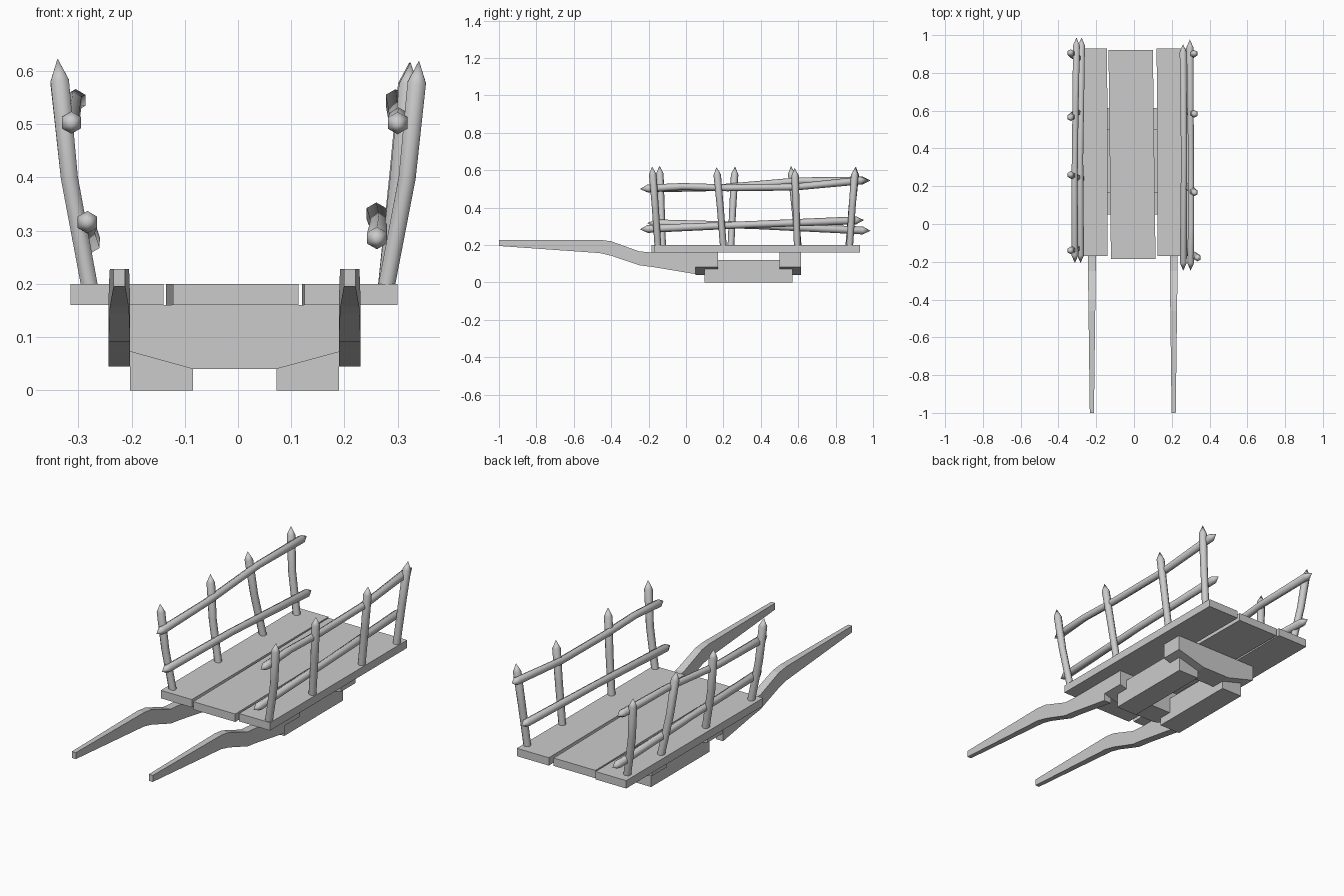
import bpy, bmesh, math
from mathutils import Vector

cube = bpy.data.objects.get("Cube")
if cube:
    bpy.data.objects.remove(cube)

wood = bpy.data.materials.new("grey wood")
wood.use_nodes = True
GREY = (0.6, 0.6, 0.6, 1)
wood.diffuse_color = GREY
wood.node_tree.nodes["Principled BSDF"].inputs["Base Color"].default_value = GREY


def finish(name, bm, smooth=False):
    bmesh.ops.recalc_face_normals(bm, faces=bm.faces)
    mesh = bpy.data.meshes.new(name)
    bm.to_mesh(mesh)
    bm.free()
    mesh.materials.append(wood)
    obj = bpy.data.objects.new(name, mesh)
    bpy.context.collection.objects.link(obj)
    if smooth:
        bpy.ops.object.select_all(action="DESELECT")
        obj.select_set(True)
        bpy.context.view_layer.objects.active = obj
        bpy.ops.object.shade_smooth_by_angle(angle=math.radians(62))
    return obj


def prism(name, side_a, side_b):
    """Solid between two matching outlines."""
    bm = bmesh.new()
    a = [bm.verts.new(p) for p in side_a]
    b = [bm.verts.new(p) for p in side_b]
    bm.faces.new(a)
    bm.faces.new(b)
    for i in range(len(a)):
        j = (i + 1) % len(a)
        bm.faces.new((a[i], a[j], b[j], b[i]))
    return finish(name, bm)


def pole(name, points, radii, across, pointed_start):
    """Six-sided bent pole with a pointed end, or two."""
    bm = bmesh.new()
    points = [Vector(p) for p in points]
    rings = []
    for i, (p, r) in enumerate(zip(points, radii)):
        along = (points[min(i + 1, len(points) - 1)] - points[max(i - 1, 0)]).normalized()
        u = (Vector(across) - along * along.dot(Vector(across))).normalized()
        v = along.cross(u)
        angles = [k * math.tau / 6 for k in range(6)]
        rings.append([bm.verts.new(p + r * (u * math.cos(t) + v * math.sin(t))) for t in angles])
    for lower, upper in zip(rings, rings[1:]):
        for k in range(6):
            n = (k + 1) % 6
            bm.faces.new((lower[k], lower[n], upper[n], upper[k]))

    def tip(ring, end, before):
        apex = bm.verts.new(end + (end - before).normalized() * 0.042)
        for k in range(6):
            bm.faces.new((ring[k], ring[(k + 1) % 6], apex))

    tip(rings[-1], points[-1], points[-2])
    if pointed_start:
        tip(rings[0], points[0], points[1])
    else:
        bm.faces.new(rings[0])
    return finish(name, bm, smooth=True)


# Deck planks, slightly uneven: x pairs at the front and back, then y range
for name, front, back, y0, y1 in (
        ("right_plank", (-0.315, -0.14), (-0.315, -0.142), -0.17, 0.93),
        ("middle_plank", (-0.122, 0.114), (-0.135, 0.10), -0.185, 0.92),
        ("left_plank", (0.125, 0.30), (0.12, 0.30), -0.17, 0.93)):
    outline = [(front[0], y0), (front[1], y0), (back[1], y1), (back[0], y1)]
    prism(name, [(x, y, 0.16) for x, y in outline], [(x, y, 0.20) for x, y in outline])

# Cross beams with sloping undersides
beam = [(-0.24, 0.16), (-0.24, 0.083), (-0.085, 0.04), (0.072, 0.04), (0.23, 0.083), (0.23, 0.16)]
for name, y0, y1 in (("front_beam", 0.05, 0.17), ("back_beam", 0.50, 0.615)):
    prism(name, [(x, y0, z) for x, z in beam], [(x, y1, z) for x, z in beam])

# Runners below the beams
for name, x0, x1 in (("right_runner", -0.203, -0.085), ("left_runner", 0.072, 0.19)):
    outline = [(0.10, 0), (0.57, 0), (0.57, 0.12), (0.10, 0.12)]
    prism(name, [(x0, y, z) for y, z in outline], [(x1, y, z) for y, z in outline])

# Bent pulling shafts, narrowing toward the front: y, bottom z, top z
stations = [(-1, 0.195, 0.228), (-0.46, 0.157, 0.228), (-0.40, 0.143, 0.220),
            (-0.25, 0.092, 0.166), (-0.18, 0.083, 0.16), (0.05, 0.045, 0.16)]
for name, middle in (("right_shaft", -0.223), ("left_shaft", 0.21)):
    bm = bmesh.new()
    previous = None
    for y, low, high in stations:
        w = 0.0205 - 0.0095 * min(1, max(0, (-y - 0.25) / 0.75))
        ring = [bm.verts.new((middle + sx * w, y, z))
                for sx, z in ((-1, low), (1, low), (1, high), (-1, high))]
        if previous:
            for k in range(4):
                n = (k + 1) % 4
                bm.faces.new((previous[k], previous[n], ring[n], ring[k]))
        else:
            bm.faces.new(ring)
        previous = ring
    bm.faces.new(previous)
    finish(name, bm)

# Leaning stakes on both sides: base y, top y, top x, height of the shoulder
stakes = {
    -1: [(-0.125, -0.14, 0.335, 0.582), (0.24, 0.26, 0.335, 0.578),
         (0.60, 0.565, 0.335, 0.58), (0.87, 0.905, 0.335, 0.575)],
    1: [(-0.15, -0.178, 0.336, 0.578), (0.20, 0.167, 0.32, 0.575),
        (0.595, 0.583, 0.32, 0.57), (0.875, 0.902, 0.318, 0.575)],
}
for side, rows in stakes.items():
    label = "left" if side > 0 else "right"
    for i, (y0, y1, top_x, top_z) in enumerate(rows):
        pole(f"{label}_stake_{i + 1}",
             [(side * 0.278, y0, 0.19), (side * (top_x - 0.018), (y0 + y1) / 2, 0.40),
              (side * top_x, y1, top_z)],
             (0.018, 0.0185, 0.02), (0, 1, 0), False)

# Side rails, pointed at both ends
rails = {
    "right_top_rail": [(-0.313, -0.165, 0.503), (-0.315, 0.20, 0.508),
                       (-0.31, 0.60, 0.543), (-0.305, 0.945, 0.545)],
    "right_low_rail": [(-0.283, -0.165, 0.316), (-0.285, 0.35, 0.305), (-0.278, 0.945, 0.278)],
    "left_top_rail": [(0.30, -0.205, 0.502), (0.302, -0.02, 0.513), (0.302, 0.22, 0.506),
                      (0.30, 0.58, 0.51), (0.296, 0.935, 0.545)],
    "left_low_rail": [(0.261, -0.205, 0.286), (0.265, 0.35, 0.31), (0.26, 0.91, 0.332)],
}
for name, points in rails.items():
    radii = [0.021] + [0.0185] * (len(points) - 2) + [0.021]
    pole(name, points, radii, (0, 0, 1), True)
